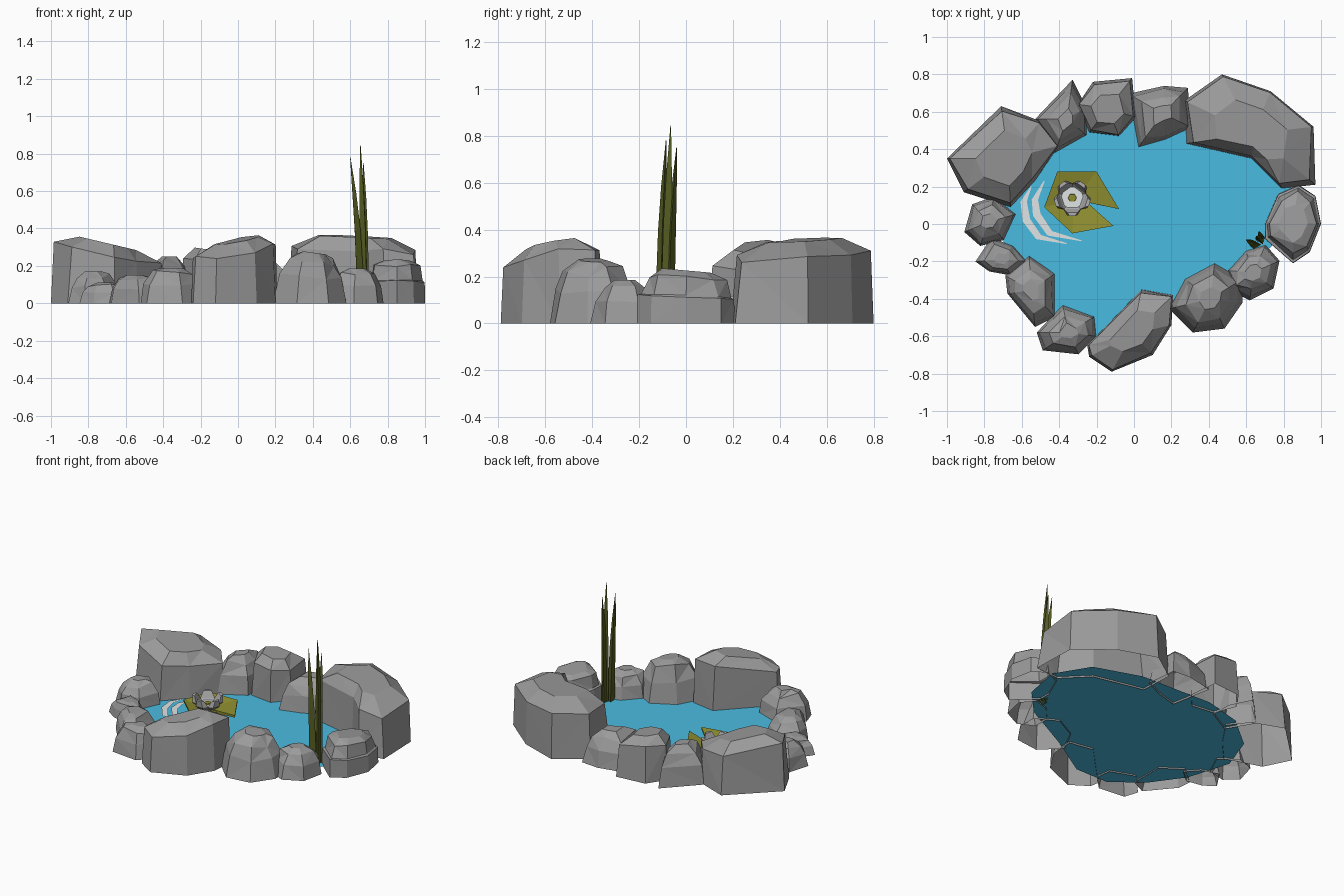
import bpy, bmesh, math, random
from mathutils import Vector

if "Cube" in bpy.data.objects:
    bpy.data.objects.remove(bpy.data.objects["Cube"])

random.seed(4)
WATER_Z = 0.012


def material(name, rgb):
    m = bpy.data.materials.new(name)
    m.diffuse_color = (*rgb, 1)
    m.use_nodes = True
    m.node_tree.nodes["Principled BSDF"].inputs["Base Color"].default_value = m.diffuse_color
    return m


STONE = material("stone grey", (0.325, 0.325, 0.325))
WATER = material("water blue", (0.068, 0.50, 0.75))
WHITE = material("ripple white", (0.75, 0.78, 0.78))
PETAL = material("petal grey", (0.42, 0.42, 0.43))
PAD = material("pad olive", (0.27, 0.27, 0.03))
REED = material("reed green", (0.09, 0.105, 0.015))


def build(name, verts, faces, mat, triangulate=False):
    mesh = bpy.data.meshes.new(name)
    mesh.from_pydata([tuple(v) for v in verts], [], faces)
    bm = bmesh.new()
    bm.from_mesh(mesh)
    bmesh.ops.recalc_face_normals(bm, faces=bm.faces)
    if triangulate:
        bmesh.ops.triangulate(bm, faces=bm.faces)
    bm.to_mesh(mesh)
    bm.free()
    mesh.materials.append(mat)
    ob = bpy.data.objects.new(name, mesh)
    bpy.context.collection.objects.link(ob)
    return ob


def loft(name, rings, mat, bottom=False, triangulate=False):
    """Skin equal-sized rings and cap the top."""
    n = len(rings[0])
    faces = [(r * n + i, r * n + (i + 1) % n, (r + 1) * n + (i + 1) % n, (r + 1) * n + i)
             for r in range(len(rings) - 1) for i in range(n)]
    faces.append(tuple(range((len(rings) - 1) * n, len(rings) * n)))
    if bottom:
        faces.append(tuple(reversed(range(n))))
    return build(name, [v for r in rings for v in r], faces, mat, triangulate)


# Boulder profiles: (height fraction, footprint scale, jitter)
BLOCK = ((0, 1, 0), (0.82, 0.93, 0.04), (1, 0.52, 0.06))
DOME = ((0, 1.06, 0), (0.52, 0.93, 0.05), (0.86, 0.68, 0.07), (1, 0.32, 0.06))
LEDGE = ((0, 1, 0), (0.5, 0.98, 0.01), (0.53, 0.9, 0.02), (0.88, 0.8, 0.05), (1, 0.5, 0.05))


def rock(name, h, outline, tilt=(0, 0), profile=DOME):
    """Faceted boulder, open underneath: footprint drawn in towards a tilted top."""
    c = sum((Vector(p) for p in outline), Vector((0, 0))) / len(outline)
    rings = []
    for zf, s, jit in profile:
        ring = []
        for p in outline:
            q = c + (Vector(p) - c) * (s + random.uniform(-jit, jit))
            d = q - c
            z = h * zf * (1 + tilt[0] * d.x + tilt[1] * d.y)
            if 0 < zf < 1:
                z *= 1 + random.uniform(-jit, jit) * 1.5
            ring.append((q.x, q.y, z))
        rings.append(ring)
    loft(name, rings, STONE, triangulate=True)


# Boulders around the rim
rock("boulder_left", 0.315, [(-1, .35), (-.91, .17), (-.66, .09), (-.53, .23), (-.4, .42),
                             (-.5, .55), (-.71, .63)], (-.75, 0), BLOCK)
rock("stone_back_left", 0.25, [(-.52, .56), (-.42, .39), (-.26, .48), (-.26, .62), (-.33, .76)])
rock("stone_back_middle", 0.285, [(-.3, .64), (-.24, .49), (-.08, .47), (.01, .57), (-.01, .78),
                                  (-.22, .76)], (-.5, 0), BLOCK)
rock("stone_back", 0.22, [(-.02, .69), (.03, .42), (.17, .46), (.3, .52), (.28, .72), (.16, .73)])
rock("boulder_back_right", 0.355, [(.27, .66), (.28, .43), (.63, .35), (.79, .19), (.97, .21),
                                   (.96, .52), (.73, .71), (.47, .8)], (-.1, .1), BLOCK)
rock("stone_right", 0.225, [(.7, 0), (.7, -.08), (.85, -.21), (.94, -.15), (1, 0), (.97, .15),
                            (.88, .21), (.77, .16)], (0, -.4), LEDGE)
rock("stone_by_reeds", 0.185, [(.51, -.25), (.52, -.35), (.62, -.4), (.74, -.34), (.77, -.2),
                               (.7, -.12), (.6, -.15)])
rock("stone_front_right", 0.27, [(.2, -.45), (.32, -.57), (.48, -.55), (.57, -.42), (.57, -.3),
                                 (.43, -.22), (.28, -.3)], (-.5, 0))
rock("boulder_front", 0.335, [(-.25, -.65), (-.24, -.71), (-.12, -.79), (.1, -.7), (.2, -.54),
                              (.21, -.38), (.04, -.35)], (.4, .35), BLOCK)
rock("stone_front_left", 0.19, [(-.51, -.58), (-.48, -.67), (-.3, -.69), (-.21, -.6), (-.22, -.5),
                                (-.38, -.44)])
rock("stone_left_front", 0.15, [(-.68, -.28), (-.67, -.37), (-.53, -.54), (-.43, -.49),
                                (-.43, -.27), (-.56, -.18)])
rock("pebble_left", 0.11, [(-.84, -.2), (-.77, -.25), (-.66, -.27), (-.58, -.2), (-.65, -.12),
                           (-.76, -.08)])
rock("stone_left", 0.17, [(-.9, -.04), (-.82, -.11), (-.7, -.08), (-.64, .05), (-.75, .14),
                          (-.86, .1)])

# Water surface, running a little way under the boulders
shore = [(-.74, .05), (-.65, -.25), (-.5, -.46), (-.3, -.62), (-.05, -.62), (.24, -.44),
         (.62, -.24), (.79, -.06), (.84, .2), (.7, .43), (.38, .54), (.1, .55), (-.15, .56),
         (-.42, .49), (-.65, .3)]
build("water", [(x, y, WATER_Z) for x, y in shore], [tuple(range(len(shore)))], WATER)


# Tapered ripples beside the lily pad
def ripple(name, path, width):
    centre = Vector((-.28, .12))
    inner, outer = [], []
    last = len(path) - 1
    for i, p in enumerate(path):
        p = Vector(p)
        w = width * max(0.03, math.sin(math.pi * i / last)) ** 0.6
        d = (p - centre).normalized() * w / 2
        inner.append((*(p - d), WATER_Z + 0.004))
        outer.append((*(p + d), WATER_Z + 0.004))
    n = len(path)
    build(name, inner + outer, [(i, n + i, n + i + 1, i + 1) for i in range(n - 1)], WHITE)


ripple("ripple_inner", [(-.48, .23), (-.53, .13), (-.52, .05), (-.45, -.05), (-.28, -.09)], .042)
ripple("ripple_outer", [(-.55, .2), (-.59, .12), (-.575, .02), (-.51, -.07), (-.36, -.105)], .042)

# Lily pad: notched, slightly cupped leaf
rim = [(-.25, .115), (-.08, .08), (-.2, .28), (-.41, .28), (-.48, .09), (-.33, -.05), (-.11, -.01)]
order = [0, 6, 5, 4, 3, 2, 1]
top = [(*rim[i], .042 if i == 0 else .07) for i in order]
hub = (-.32, .13, .038)
n = len(top)
build("lily_pad", top + [hub] + [(x, y, z - .014) for x, y, z in top + [hub]],
      [(i, (i + 1) % n, n) for i in range(n)]
      + [((i + 1) % n + n + 1, i + n + 1, 2 * n + 1) for i in range(n)]
      + [(i, i + n + 1, (i + 1) % n + n + 1, (i + 1) % n) for i in range(n)], PAD)

# Lily flower: five upright petals round a pale cup and a green centre
FC = Vector((-.33, .14, .042))


def disc(r, z, sides):
    return [(FC.x + r * math.cos(2 * math.pi * i / sides),
             FC.y + r * math.sin(2 * math.pi * i / sides), FC.z + z) for i in range(sides)]


for k in range(5):
    a = math.radians(-90 + 72 * k)
    out, side = Vector((math.cos(a), math.sin(a), 0)), Vector((-math.sin(a), math.cos(a), 0))
    rings = []
    for r, w, t, z in ((.045, .024, .012, 0), (.076, .046, .016, .03), (.088, .026, .009, .075)):
        c = FC + out * r + Vector((0, 0, z))
        rings.append([c + side * w - out * t, c + side * w * .6 + out * t,
                      c - side * w * .6 + out * t, c - side * w - out * t])
    loft(f"petal_{k + 1}", rings, PETAL, bottom=True)
loft("flower_cup", [disc(.04, -.004, 10), disc(.06, .022, 10)], WHITE, bottom=True)
loft("flower_centre", [disc(.024, .02, 6), disc(.022, .03, 6)], PAD)

# Reeds: slender three-sided blades
for k, (bx, by, tx, ty, h) in enumerate([(.653, -.11, .60, -.085, .78),
                                         (.678, -.085, .655, -.065, .845),
                                         (.675, -.075, .67, -.04, .75)]):
    rings = []
    for f, w in ((0, .027), (.5, .021), (.75, .014), (1, .0015)):
        lean = f ** 1.5
        x, y = bx + (tx - bx) * lean, by + (ty - by) * lean
        rings.append([(x + w * math.cos(a), y + w * math.sin(a), .005 + (h - .005) * f)
                      for a in (k + 2.1 * j for j in range(3))])
    loft(f"reed_{k + 1}", rings, REED)
